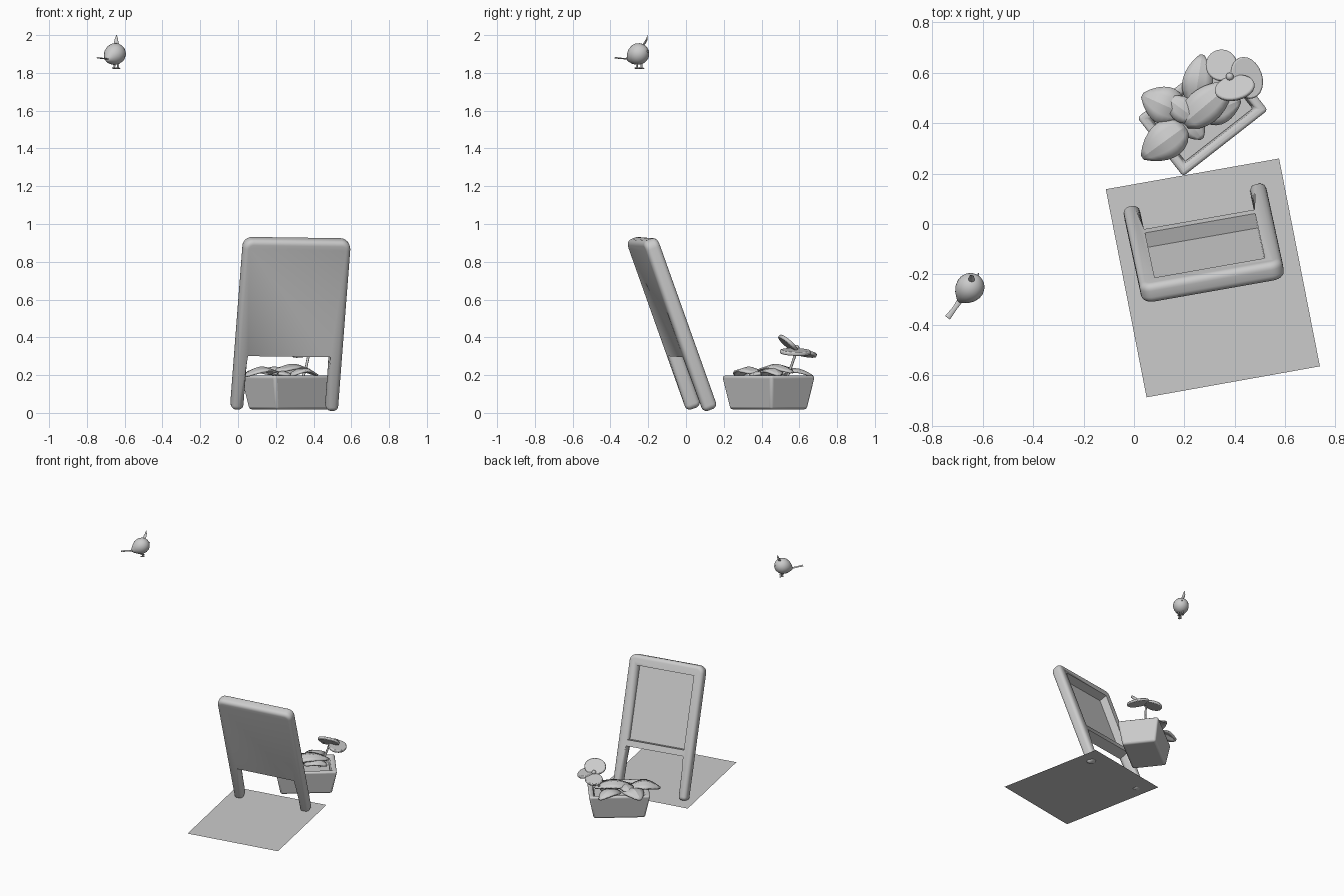
import bpy, bmesh, math
from mathutils import Vector, Matrix

if "Cube" in bpy.data.objects:
    bpy.data.objects.remove(bpy.data.objects["Cube"])

grey = bpy.data.materials.new("plain_grey")
grey.diffuse_color = (0.6, 0.6, 0.6, 1)
grey.use_nodes = True
grey.node_tree.nodes["Principled BSDF"].inputs["Base Color"].default_value = grey.diffuse_color


def finish(bm, name, angle=35):
    bmesh.ops.recalc_face_normals(bm, faces=bm.faces)
    me = bpy.data.meshes.new(name)
    bm.to_mesh(me)
    bm.free()
    ob = bpy.data.objects.new(name, me)
    bpy.context.collection.objects.link(ob)
    me.materials.append(grey)
    bpy.ops.object.select_all(action='DESELECT')
    ob.select_set(True)
    bpy.context.view_layer.objects.active = ob
    bpy.ops.object.shade_smooth_by_angle(angle=math.radians(angle))
    return ob


def modifier(ob, kind, **kw):
    m = ob.modifiers.new(kind.lower(), kind)
    for k, v in kw.items():
        setattr(m, k, v)
    return m


def box(name, lo, hi):
    bm = bmesh.new()
    size = Vector(hi) - Vector(lo)
    mid = (Vector(hi) + Vector(lo)) / 2
    bmesh.ops.create_cube(bm, size=1, matrix=Matrix.Translation(mid) @ Matrix.Diagonal((*size, 1)))
    return finish(bm, name)


def tube(name, pts, radii, squash=1.0, sides=16):
    """Round or flattened rod swept along a list of points."""
    bm = bmesh.new()
    pts = [Vector(p) for p in pts]
    rings = []
    for i, (p, r) in enumerate(zip(pts, radii)):
        d = (pts[min(i + 1, len(pts) - 1)] - pts[max(i - 1, 0)]).normalized()
        a = d.cross(Vector((0, 0, 1)))
        a = a.normalized() if a.length > 0.01 else Vector((1, 0, 0))
        b = a.cross(d)
        rings.append([bm.verts.new(p + r * (a * math.cos(t) + b * squash * math.sin(t)))
                      for t in (2 * math.pi * k / sides for k in range(sides))])
    for r0, r1 in zip(rings, rings[1:]):
        for k in range(sides):
            bm.faces.new((r0[k], r0[k - 1], r1[k - 1], r1[k]))
    bm.faces.new(rings[0])
    bm.faces.new(rings[-1])
    return finish(bm, name, 50)


# ground sheet
bm = bmesh.new()
bm.faces.new([bm.verts.new((x, y, 0.025)) for x, y in
              ((-0.112, 0.138), (0.05, -0.688), (0.738, -0.565), (0.576, 0.26))])
finish(bm, "ground_sheet")

# leaning board: local x = width, y = back, z = up along the board
board_mx = (Matrix.Translation((0.243, 0.085, 0.02)) @ Matrix.Rotation(math.radians(10), 4, 'Z')
            @ Matrix.Rotation(math.radians(0.8), 4, 'Y') @ Matrix.Rotation(math.radians(20), 4, 'X'))
W, L, T, LEG = 0.288, 0.96, 0.04, 0.222
bm = bmesh.new()
arc = [(W - 0.05 + 0.05 * math.cos(a), L - 0.05 + 0.05 * math.sin(a))
       for a in (math.pi / 2 * k / 6 for k in range(7))]
half = [(LEG, 0.31), (LEG, 0.0), (W, 0.0)] + arc
outline = half + [(-x, z) for x, z in reversed(half)]
face = bm.faces.new([bm.verts.new((x, -T, z)) for x, z in outline])
ext = bmesh.ops.extrude_face_region(bm, geom=[face])
bmesh.ops.translate(bm, verts=[v for v in ext["geom"] if isinstance(v, bmesh.types.BMVert)], vec=(0, 2 * T, 0))
# round the outer rim and legs, keeping the panel's lower edge crisp
rim = [e for e in bm.edges if not all(abs(v.co.z - 0.31) < 1e-4 for v in e.verts)
       and (abs(e.verts[0].co.y - e.verts[1].co.y) < 1e-4 or e.verts[0].co.z < 0.01)]
bmesh.ops.bevel(bm, geom=rim, offset=0.027, segments=5, profile=0.5, affect='EDGES', clamp_overlap=True)
board = finish(bm, "board_frame", 40)
board.matrix_world = board_mx
cutter = box("recess_cutter", (-LEG, -0.022, 0.355), (LEG, 0.1, L - 0.075))
cutter.matrix_world = board_mx
cutter.hide_render = True
cutter.hide_set(True)
modifier(board, 'BOOLEAN', object=cutter, operation='DIFFERENCE', solver='EXACT')

# planter box: tapered outer walls, rim and hollow inside
planter_mx = Matrix.Translation((0.272, 0.437, 0)) @ Matrix.Rotation(math.radians(38), 4, 'Z')
bm = bmesh.new()
loops = []
for hx, hy, z in ((0.18, 0.122, 0.018), (0.216, 0.15, 0.197), (0.18, 0.114, 0.197), (0.168, 0.104, 0.12)):
    loops.append([bm.verts.new((sx * hx, sy * hy, z)) for sx, sy in ((1, 1), (-1, 1), (-1, -1), (1, -1))])
for a, b in zip(loops, loops[1:]):
    for k in range(4):
        bm.faces.new((a[k - 1], a[k], b[k], b[k - 1]))
bm.faces.new(loops[0])
bm.faces.new(loops[-1])
planter = finish(bm, "planter_box")
planter.matrix_world = planter_mx
modifier(planter, 'BEVEL', width=0.014, segments=3, limit_method='ANGLE', angle_limit=0.5)
soil = box("soil", (-0.17, -0.106, 0.11), (0.17, 0.106, 0.155))
soil.matrix_world = planter_mx


def leaf(name, base, tip, width, z0, z1, rise=0.035, fold=0.25):
    """Pointed leaf, creased along the middle and drooping at the tip."""
    bm = bmesh.new()
    a, b = Vector((*base, z0)), Vector((*tip, z1))
    side = (b - a).cross(Vector((0, 0, 1))).normalized()
    rows, n = [], 8
    for i in range(n + 1):
        t = i / n
        w = width / 2 * math.sin(math.pi * (0.08 + 0.9 * t ** 0.85)) ** 0.75
        c = a.lerp(b, t) + Vector((0, 0, rise * math.sin(math.pi * t)))
        rows.append([bm.verts.new(c + side * w * s - Vector((0, 0, abs(s) * w * fold))) for s in (-1, -0.5, 0, 0.5, 1)])
    for r0, r1 in zip(rows, rows[1:]):
        for k in range(4):
            bm.faces.new((r0[k], r0[k + 1], r1[k + 1], r1[k]))
    ob = finish(bm, name, 20)
    modifier(ob, 'SOLIDIFY', thickness=0.01, offset=0)


# foliage
leaf("leaf_front_left", (0.2, 0.385), (0.035, 0.265), 0.15, 0.215, 0.195)
leaf("leaf_left", (0.19, 0.44), (0.035, 0.51), 0.15, 0.21, 0.195)
leaf("leaf_right", (0.2, 0.4), (0.39, 0.56), 0.14, 0.225, 0.215)
leaf("leaf_far_right", (0.27, 0.43), (0.42, 0.49), 0.12, 0.2, 0.2)
leaf("leaf_back", (0.24, 0.48), (0.27, 0.67), 0.12, 0.2, 0.195)
leaf("leaf_middle", (0.24, 0.42), (0.13, 0.5), 0.10, 0.23, 0.22, 0.015)
leaf("leaf_front", (0.2, 0.43), (0.27, 0.34), 0.10, 0.205, 0.2, 0.015)
tube("flower_stem", [(0.33, 0.52, 0.15), (0.36, 0.555, 0.24), (0.38, 0.588, 0.335)], [0.007] * 3, sides=8)


def petal(name, heart, tip, width):
    """Thick oval petal between the flower heart and its tip."""
    a, b = Vector(heart), Vector(tip)
    d = (b - a).normalized()
    s = d.cross(Vector((0, 0, 1))).normalized()
    up = s.cross(d)
    bm = bmesh.new()
    rot = Matrix((d, s, up)).transposed().to_4x4()
    bmesh.ops.create_cone(bm, cap_ends=True, segments=24, radius1=1, radius2=1, depth=1,
                          matrix=Matrix.Translation((a + b) / 2) @ rot
                          @ Matrix.Diagonal(((b - a).length / 2, width / 2, 0.02, 1)))
    ob = finish(bm, name, 40)
    modifier(ob, 'BEVEL', width=0.006, segments=2, limit_method='ANGLE')


# flower
heart = (0.38, 0.585, 0.335)
petal("petal_back", (0.39, 0.585, 0.33), (0.305, 0.675, 0.30), 0.125)
petal("petal_right", (0.39, 0.56, 0.335), (0.505, 0.6, 0.31), 0.17)
petal("petal_raised", (0.39, 0.585, 0.325), (0.41, 0.495, 0.41), 0.16)
bm = bmesh.new()
bmesh.ops.create_icosphere(bm, subdivisions=2, radius=0.016, matrix=Matrix.Translation((0.38, 0.585, 0.345)))
finish(bm, "flower_heart")

# bird: egg body, tail, curled crest, beak, legs
rump, head = Vector((-0.695, -0.307, 1.868)), Vector((-0.617, -0.21, 1.925))
ts = (0, 0.06, 0.2, 0.35, 0.5, 0.65, 0.8, 0.9, 0.97, 1)
rs = (0.008, 0.018, 0.037, 0.05, 0.056, 0.056, 0.048, 0.036, 0.02, 0.004)
tube("bird_body", [rump.lerp(head, t) for t in ts], rs, sides=20)
tube("bird_tail", [(-0.685, -0.295, 1.872), (-0.712, -0.335, 1.876), (-0.74, -0.372, 1.88)],
     (0.012, 0.009, 0.012), 0.35, 8)
tube("bird_crest", [(-0.645, -0.232, 1.94), (-0.645, -0.216, 1.962), (-0.644, -0.207, 1.978), (-0.643, -0.204, 2.0)],
     (0.01, 0.012, 0.009, 0.002), 0.5, 8)
tube("bird_beak", [(-0.625, -0.212, 1.915), (-0.617, -0.195, 1.91)], (0.009, 0.001), 1, 8)
for i, (x, y) in enumerate(((-0.655, -0.235), (-0.635, -0.26))):
    tube(f"bird_leg_{i}", [(x, y, 1.86), (x, y, 1.828)], (0.006, 0.005), 1, 8)
    tube(f"bird_foot_{i}", [(x - 0.008, y - 0.01, 1.826), (x + 0.008, y + 0.012, 1.824)], (0.007, 0.005), 0.6, 8)
